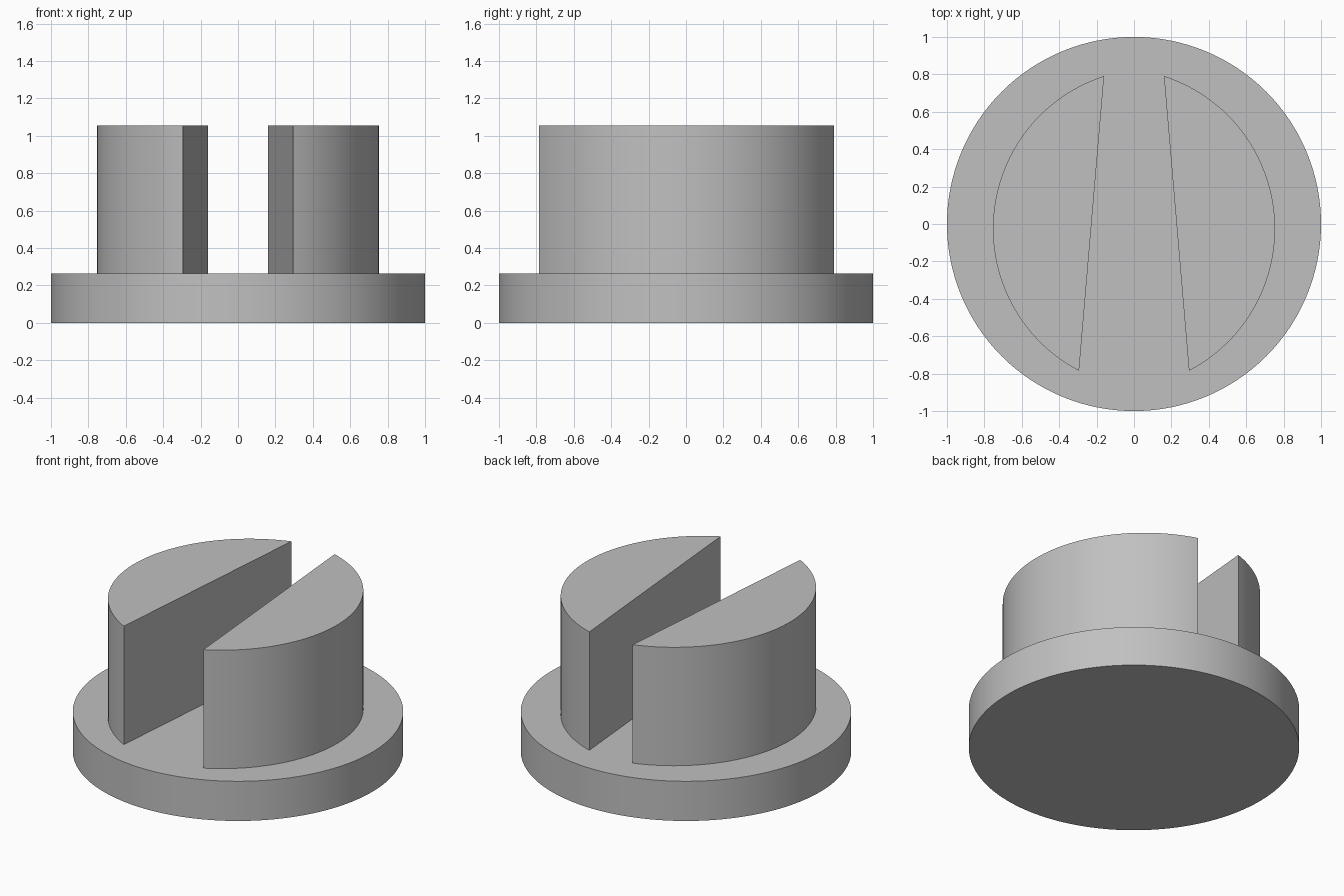
import bpy, bmesh, math
from mathutils import Vector

cube = bpy.data.objects.get("Cube")
if cube:
    bpy.data.objects.remove(cube, do_unlink=True)

BASE_TOP, TOP = 0.265, 1.056

grey = bpy.data.materials.new("plain grey")
grey.use_nodes = True
grey.diffuse_color = (0.53, 0.53, 0.53, 1)
grey.node_tree.nodes["Principled BSDF"].inputs["Base Color"].default_value = grey.diffuse_color


def extrude_outline(name, points, bottom, top):
    """Solid prism from a flat outline, smooth round its curved side."""
    bm = bmesh.new()
    face = bm.faces.new([bm.verts.new((x, y, bottom)) for x, y in points])
    result = bmesh.ops.extrude_face_region(bm, geom=[face], use_keep_orig=True)
    verts = [g for g in result["geom"] if isinstance(g, bmesh.types.BMVert)]
    bmesh.ops.translate(bm, verts=verts, vec=(0, 0, top - bottom))
    bmesh.ops.recalc_face_normals(bm, faces=bm.faces)
    mesh = bpy.data.meshes.new(name)
    bm.to_mesh(mesh)
    bm.free()
    mesh.materials.append(grey)
    obj = bpy.data.objects.new(name, mesh)
    bpy.context.collection.objects.link(obj)
    bpy.ops.object.select_all(action="DESELECT")
    obj.select_set(True)
    bpy.context.view_layer.objects.active = obj
    bpy.ops.object.shade_smooth_by_angle(angle=math.radians(30))
    return obj


def arc(centre, radius, start, end, steps):
    angles = [start + (end - start) * i / steps for i in range(steps + 1)]
    return [(centre.x + radius * math.cos(a), centre.y + radius * math.sin(a)) for a in angles]


# Round base plate
extrude_outline("base_disc", arc(Vector((0, 0)), 1, 0, math.tau, 128)[:-1], 0, BASE_TOP)

# Upright segments: an arc closed by a slanted chord, so the slot tapers to the back
front, back = Vector((0.294, -0.785)), Vector((0.16, 0.791))
chord = back - front
outward = Vector((chord.y, -chord.x)).normalized()
half, rise = chord.length / 2, 0.526
radius = (half ** 2 + rise ** 2) / (2 * rise)
centre = (front + back) / 2 - outward * (radius - rise)
start = math.atan2(front.y - centre.y, front.x - centre.x)
end = math.atan2(back.y - centre.y, back.x - centre.x)
outline = arc(centre, radius, start, end, 56)
for side, name in ((1, "left_segment"), (-1, "right_segment")):
    extrude_outline(name, [(side * x, y) for x, y in outline], BASE_TOP, TOP)
